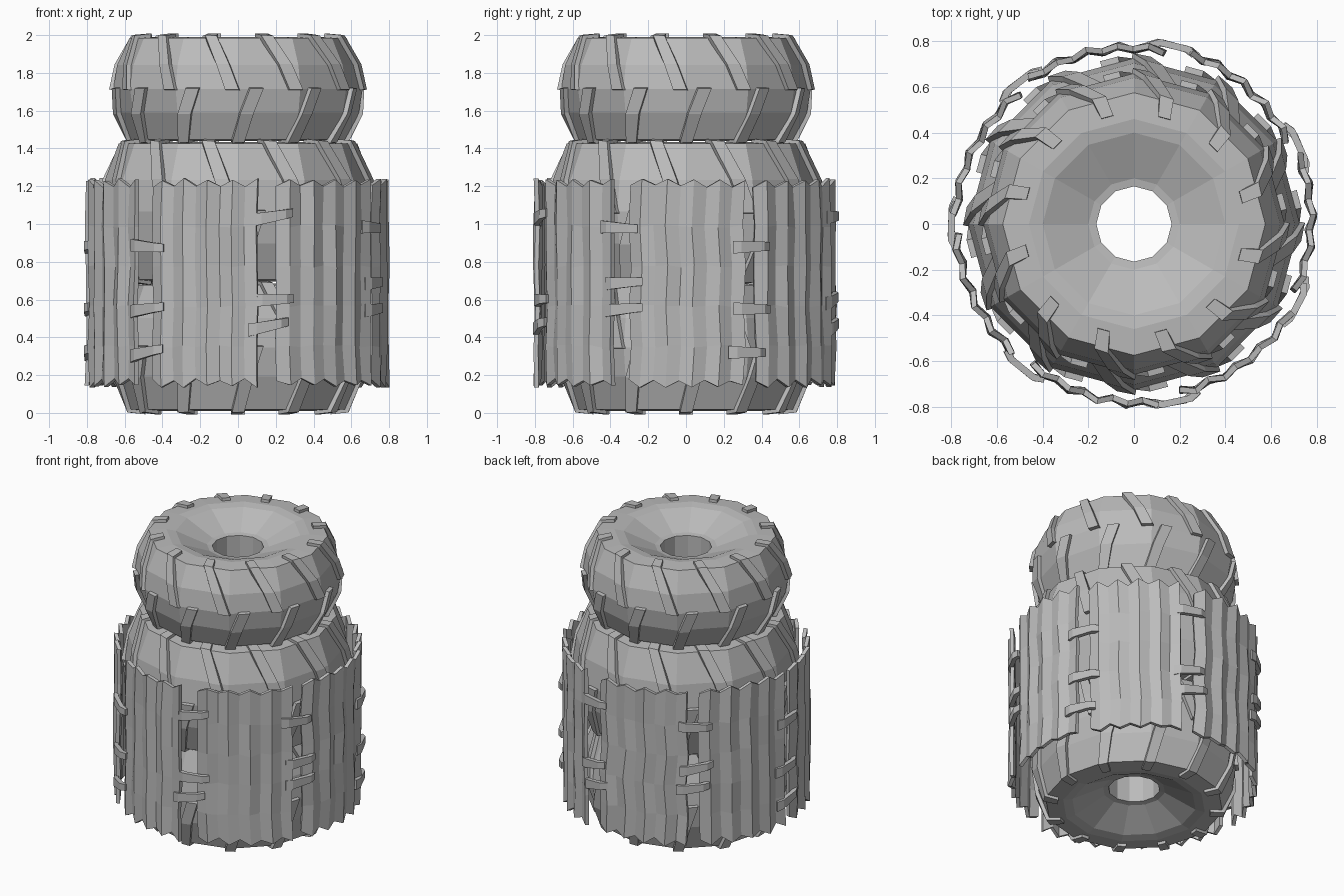
import bpy, bmesh, random
from math import sin, cos, radians, pi

random.seed(4)
if "Cube" in bpy.data.objects:
    bpy.data.objects.remove(bpy.data.objects["Cube"])

grey = bpy.data.materials.new("plain grey")
grey.use_nodes = True
colour = (0.5, 0.5, 0.5, 1)
grey.diffuse_color = colour
grey.node_tree.nodes["Principled BSDF"].inputs["Base Color"].default_value = colour


def polar(r, angle, z):
    a = radians(angle)
    return (r * cos(a), r * sin(a), z)


def finish(name, bm, thickness=0):
    bmesh.ops.recalc_face_normals(bm, faces=bm.faces)
    mesh = bpy.data.meshes.new(name)
    bm.to_mesh(mesh)
    bm.free()
    obj = bpy.data.objects.new(name, mesh)
    bpy.context.collection.objects.link(obj)
    mesh.materials.append(grey)
    if thickness:
        solid = obj.modifiers.new("thickness", "SOLIDIFY")
        solid.thickness = thickness
        solid.offset = 0
    return obj


def add_grid(bm, rows, closed=False):
    """Skin rows of points; closed wraps every row and the row order."""
    grid = [[bm.verts.new(p) for p in row] for row in rows]
    n, m = len(grid), len(grid[0])
    for i in range(n if closed else n - 1):
        for j in range(m if closed else m - 1):
            k, l = (i + 1) % n, (j + 1) % m
            bm.faces.new((grid[i][j], grid[i][l], grid[k][l], grid[k][j]))


SIDES = 12
# Upper half of the tyre section: radius and height from the middle (1 = top)
HALF = [(.165, .62), (.2, .64), (.40, .95), (.46, .985), (.575, .96), (.64, .45), (.66, 0)]
LOWER = [(r, -h) for r, h in reversed(HALF[:-1])]
# Tread path: radius, height, angle of the slanted bar
TREAD_TOP = [(.49, .98, -16), (.575, .96, -14.5), (.64, .45, -7), (.66, -.02, -2.5)]
TREAD_LOW = [(.66, .02, 8.5), (.64, -.45, 4), (.575, -.96, 0), (.49, -.98, -1)]


def on_facet(r, angle):
    """Radius of the twelve-sided tyre at this angle."""
    off = angle % 30 - 15
    return r * cos(pi / SIDES) / cos(radians(off))


def tyre(name, bottom, height, grow):
    mid, half = bottom + height / 2, height / 2

    def wide(r):
        return r * grow if r > .45 else r
    bm = bmesh.new()
    add_grid(bm, [[polar(wide(r), 30 * i, mid + h * half) for r, h in HALF + LOWER]
                  for i in range(SIDES)], closed=True)
    finish(name, bm)
    bm = bmesh.new()
    for i in range(SIDES):
        for path in (TREAD_TOP, TREAD_LOW):
            rows = []
            for r, h, turn in path:
                row = []
                for side in (-3.2, 3.2):
                    a = -90 + 30 * i + turn + side
                    row.append(polar(on_facet(wide(r), a) + .008, a, mid + h * half * 1.005))
                rows.append(row)
            add_grid(bm, rows)
    finish(name + "_treads", bm, .035)


tyre("bottom_tyre", .005, .685, 1.0)
tyre("middle_tyre", .69, .75, 1.1)
tyre("top_tyre", 1.435, .56, 1.0)

# Seven corrugated panels around the two lower tyres
STEP = 360 / 7
COLUMNS = 10
LEVELS = 6
for p in range(7):
    start = -128.6 + STEP * p + 3
    span = STEP - (8 if p % 3 == 0 else 6)
    sway = [random.uniform(-.8, .8) for _ in range(LEVELS)]
    lean = random.uniform(-.015, .015)
    rows = []
    for k in range(LEVELS):
        t = k / (LEVELS - 1)
        row = []
        for c in range(COLUMNS):
            ridge = c % 2
            s = c / (COLUMNS - 1)
            z = .14 + t * 1.06 + random.uniform(-.008, .008)
            z += (.035 * ridge if k == LEVELS - 1 else 0) + (.035 * (1 - ridge) if k == 0 else 0)
            r = .765 + .02 * ridge + lean * (s - .5) * 2 + random.uniform(-.006, .006)
            row.append(polar(r, start + span * s + sway[k], z))
        rows.append(row)
    bm = bmesh.new()
    add_grid(bm, rows)
    finish("corrugated_panel_%d" % (p + 1), bm, .025)

# Short bent straps lacing neighbouring panels together
LACING = [(.88, .55, .32), (1.04, .6, .46), (.98, .69, .55)]
bm = bmesh.new()
for p in range(7):
    for n, height in enumerate(LACING[p % 3]):
        tilt = random.uniform(-.01, .025)
        middle = -128.6 + STEP * p + random.uniform(-1.5, 1.5)
        rows = []
        for s, r in ((-1, .785), (-.6, .8), (.6, .803), (1, .785)):
            rows.append([polar(r, middle + 7.5 * s, height + tilt * s + e * (.028 - .006 * s))
                         for e in (-1, 1)])
        add_grid(bm, rows)
finish("lacing_straps", bm, .03)
